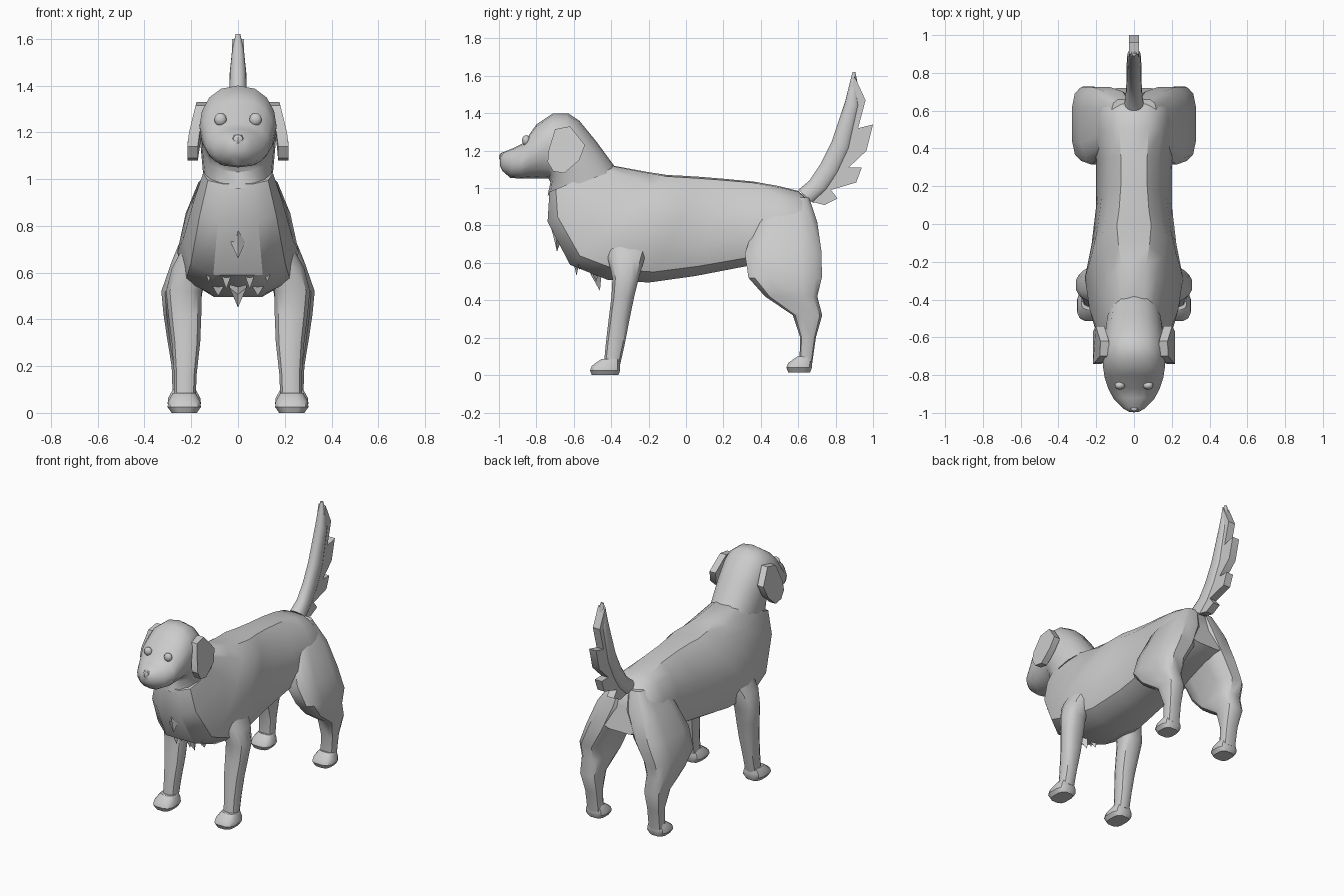
import bpy, bmesh, math
from mathutils import Vector

if "Cube" in bpy.data.objects:
    bpy.data.objects.remove(bpy.data.objects["Cube"])


def make(name, verts, faces, mirror=False):
    mesh = bpy.data.meshes.new(name)
    bm = bmesh.new()
    vs = [bm.verts.new(v) for v in verts]
    for f in faces:
        bm.faces.new([vs[i] for i in f])
    bmesh.ops.recalc_face_normals(bm, faces=bm.faces)
    bm.to_mesh(mesh)
    bm.free()
    ob = bpy.data.objects.new(name, mesh)
    bpy.context.collection.objects.link(ob)
    if mirror:
        ob.modifiers.new("Mirror", 'MIRROR')
    return ob


def loft(name, rings, mirror=False):
    n = len(rings[0])
    verts = [p for r in rings for p in r]
    faces = [(k * n + i, k * n + (i + 1) % n, (k + 1) * n + (i + 1) % n, (k + 1) * n + i)
             for k in range(len(rings) - 1) for i in range(n)]
    faces += [tuple(range(n)), tuple(range(len(verts) - n, len(verts)))]
    return make(name, verts, faces, mirror)


def section(shape, yt, zt, yb, zb, w):
    """Slanted cross-section between a top and a bottom point of the side profile."""
    half = [(w * u, yb + t * (yt - yb), zb + t * (zt - zb)) for u, t in shape]
    return half + [(-x, y, z) for x, y, z in reversed(half) if x > 1e-6]


def level(z, x0, x1, y0, y1, n=12, e=0.65):
    """Horizontal rounded-box ring for limbs."""
    out = []
    for i in range(n):
        a = 2 * math.pi * (i + 0.5) / n
        c, s = math.cos(a), math.sin(a)
        out.append(((x0 + x1) / 2 + (x1 - x0) / 2 * math.copysign(abs(c) ** e, c),
                    (y0 + y1) / 2 + (y1 - y0) / 2 * math.copysign(abs(s) ** e, s), z))
    return out


def plate(name, outline, x_in, x_out, mirror=False):
    """Side outline given thickness; x_in and x_out depend on height."""
    n = len(outline)
    verts = [(x_in(z), y, z) for y, z in outline] + [(x_out(z), y, z) for y, z in outline]
    faces = [tuple(range(n)), tuple(range(n, 2 * n))]
    faces += [(i, (i + 1) % n, n + (i + 1) % n, n + i) for i in range(n)]
    return make(name, verts, faces, mirror)


# Torso
torso_shape = [(0, 1), (.35, .985), (.65, .86), (.86, .62), (1, .32), (.86, .1), (.45, 0), (0, 0)]
torso = [(-.39, 1.12, -.73, .98, .15), (-.2, 1.085, -.74, .82, .19), (-.1, 1.07, -.62, .59, .235),
         (0, 1.065, -.42, .51, .26), (.08, 1.06, -.2, .495, .225), (.2, 1.05, .05, .53, .2),
         (.36, 1.035, .31, .58, .2), (.5, 1.01, .5, .62, .22), (.6, .985, .65, .65, .21),
         (.66, .93, .72, .68, .17)]
loft("torso", [section(torso_shape, *r) for r in torso])

# Head with neck and muzzle
head_shape = [(math.sin(a) ** .85 if 0 < i < 8 else 0, .5 + .5 * math.cos(a))
              for i, a in enumerate(math.pi * k / 8 for k in range(9))]
head = [(-.37, 1.10, -.74, .96, .15), (-.48, 1.25, -.725, 1.03, .16), (-.57, 1.36, -.735, 1.05, .165),
        (-.63, 1.40, -.75, 1.05, .165), (-.71, 1.40, -.79, 1.05, .165), (-.80, 1.34, -.83, 1.05, .155),
        (-.87, 1.24, -.88, 1.05, .135), (-.92, 1.215, -.94, 1.055, .105), (-.97, 1.195, -.98, 1.09, .06),
        (-.995, 1.17, -.995, 1.12, .025)]
loft("head", [section(head_shape, *r) for r in head])

# Ears
ear = [(-.735, 1.2), (-.70, 1.315), (-.62, 1.33), (-.54, 1.23), (-.57, 1.15), (-.65, 1.08),
       (-.71, 1.09), (-.74, 1.14)]
outer = lambda z: .175 + .042 * min(1, (1.34 - z) / .17)
plate("ears", ear, lambda z: outer(z) - .045, outer, True)


# Eyes and nose
def blob(name, loc, scale, seg=10, rings=6):
    bpy.ops.mesh.primitive_uv_sphere_add(segments=seg, ring_count=rings, radius=1, location=loc)
    ob = bpy.context.object
    ob.name, ob.scale = name, scale
    return ob


for s, side in ((1, "left"), (-1, "right")):
    blob(side + "_eye", (s * .075, -.855, 1.255), (.028, .022, .028))
blob("nose", (0, -.975, 1.165), (.03, .025, .028), 8, 5)

# Front legs
front = [(.74, .07, .22, -.43, -.18), (.62, .12, .285, -.42, -.22), (.52, .155, .31, -.395, -.25),
         (.42, .155, .30, -.40, -.275), (.3, .16, .285, -.415, -.30), (.17, .175, .275, -.43, -.325),
         (.06, .18, .275, -.44, -.35)]
loft("front_legs", [level(*r, e=.8) for r in front], True)

# Hind legs with thighs
hind = [(.95, .0, .12, .46, .66), (.82, .0, .215, .37, .705), (.65, .07, .285, .31, .73),
        (.52, .15, .33, .33, .73), (.42, .165, .32, .42, .705), (.32, .175, .305, .57, .73),
        (.2, .18, .285, .61, .695), (.06, .18, .28, .605, .675)]
loft("hind_legs", [level(*r, e=.6) for r in hind], True)


# Paws
def paw(name, y0, y1, z):
    loft(name, [level(z, .175, .285, y0 + .01, y1 - .01), level(z + .025, .157, .303, y0, y1),
                level(z + .05, .16, .30, y0 + .01, y1), level(z + .085, .18, .28, y0 + .06, y1 - .005)], True)


paw("front_paws", -.515, -.35, 0)
paw("hind_paws", .535, .675, .015)


# Chest fur tufts in three tiers
def tuft(name, x, y, z, ty, tz, w, d=.07):
    make(name, [(x - w, y + d, z), (x, y, z + .02), (x + w, y + d, z), (x, y + d * 1.5, z),
                (x - w * .75, y + d * .6, (z + tz) / 2), (x, ty - .012, (z + tz * 2) / 3),
                (x + w * .75, y + d * .6, (z + tz) / 2), (x, ty, tz)],
         [(0, 1, 5, 4), (1, 2, 6, 5), (2, 3, 6), (3, 0, 4), (4, 5, 7), (5, 6, 7), (6, 3, 7), (3, 4, 7),
          (0, 3, 2, 1)])


tiers = [((0, -.735, .82, -.69, .66), (.09, -.715, .81, -.66, .68)),
         ((.05, -.65, .73, -.585, .53), (.125, -.63, .75, -.57, .56)),
         ((0, -.55, .62, -.46, .45), (.085, -.55, .62, -.48, .50))]
for t, tier in enumerate(tiers, 1):
    for k, p in enumerate(tier, 1):
        for s in ((1, -1) if p[0] else (1,)):
            tuft(f"chest_tuft_{t}_{k}_{'left' if s > 0 else 'right'}", s * p[0], *p[1:], .048)

# Tail core and feathered fringe
spine = [(.60, .99, .68, .92, .05), (.66, 1.04, .76, .99, .042), (.72, 1.13, .82, 1.08, .04),
         (.78, 1.25, .88, 1.21, .04), (.85, 1.46, .93, 1.44, .036), (.875, 1.56, .92, 1.55, .025),
         (.89, 1.62, .905, 1.62, .01)]
loft("tail", [section(head_shape, *r) for r in spine])
fringe = [(.62, .97), (.72, 1.1), (.80, 1.25), (.87, 1.47), (.90, 1.6), (.96, 1.47), (.92, 1.32),
          (1.0, 1.34), (.965, 1.2), (.87, 1.11), (.94, 1.11), (.91, 1.03), (.775, .99), (.81, .945),
          (.74, .91), (.66, .93)]
plate("tail_fringe", fringe, lambda z: -.026, lambda z: .026)

# Smooth shading with sharp creases kept
for ob in bpy.context.collection.objects:
    ob.select_set(True)
bpy.context.view_layer.objects.active = bpy.data.objects["torso"]
bpy.ops.object.shade_smooth_by_angle(angle=math.radians(35))
